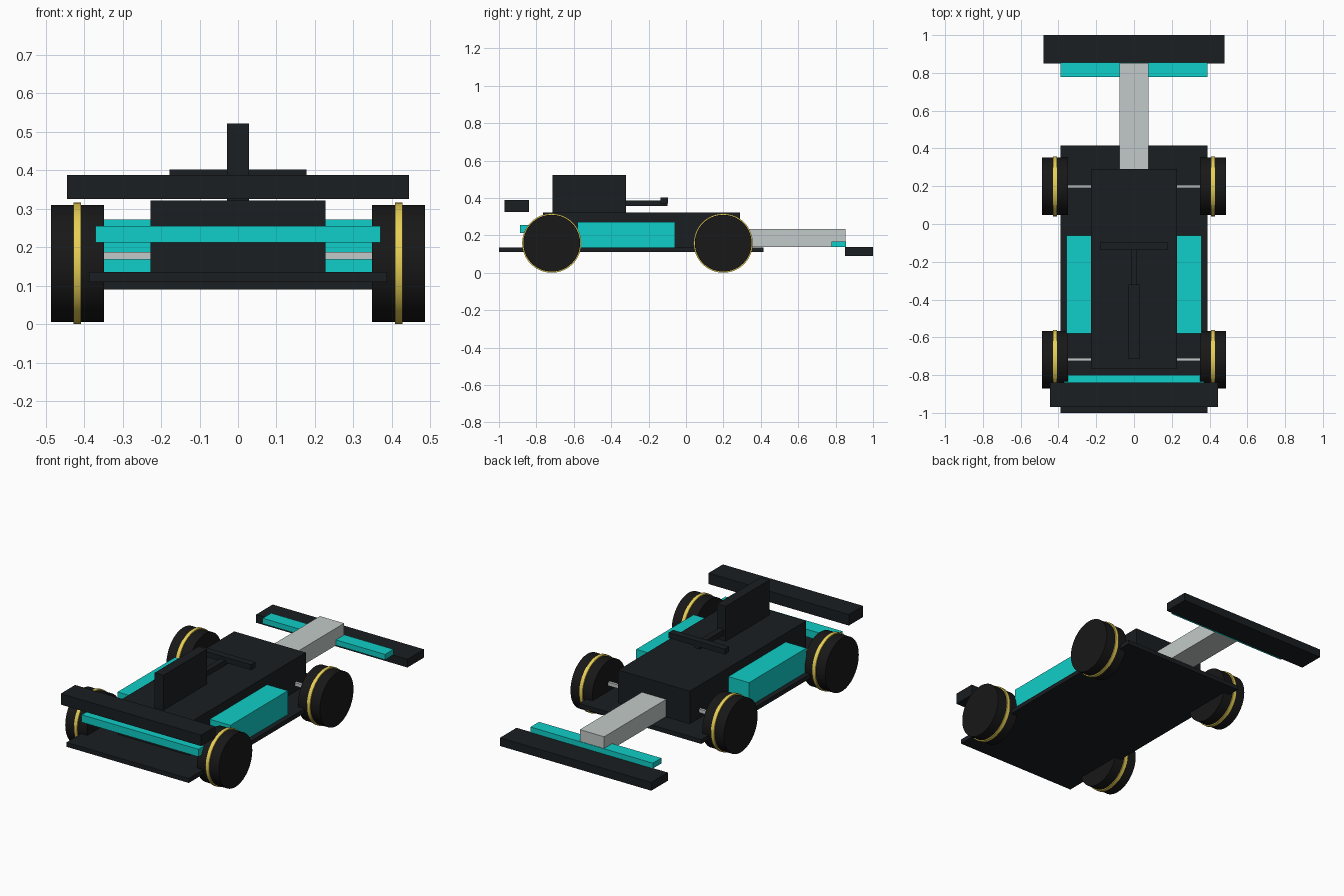
import bpy
from math import pi

if "Cube" in bpy.data.objects:
    bpy.data.objects.remove(bpy.data.objects["Cube"])


def make_mat(name, rgb):
    m = bpy.data.materials.new(name)
    m.diffuse_color = (*rgb, 1)
    m.use_nodes = True
    m.node_tree.nodes["Principled BSDF"].inputs["Base Color"].default_value = m.diffuse_color
    return m


CARBON = make_mat("carbon", (0.010, 0.013, 0.015))
RUBBER = make_mat("rubber", (0.009, 0.009, 0.009))
TEAL = make_mat("teal", (0.005, 0.62, 0.58))
SILVER = make_mat("silver", (0.54, 0.59, 0.58))
GOLD = make_mat("gold", (0.80, 0.62, 0.09))


def box(name, x, y, z, mat):
    """Box from (min, max) ranges on each axis."""
    lo, hi = zip(x, y, z)
    bpy.ops.mesh.primitive_cube_add(size=1, location=[(a + b) / 2 for a, b in zip(lo, hi)])
    ob = bpy.context.object
    ob.name = name
    ob.scale = [b - a for a, b in zip(lo, hi)]
    bpy.ops.object.transform_apply(location=False, rotation=False, scale=True)
    ob.data.materials.append(mat)
    return ob


def disc(name, x, y, z, radius, width, mat):
    """Cylinder whose axis runs along x."""
    bpy.ops.mesh.primitive_cylinder_add(vertices=64, radius=radius, depth=width,
                                        location=(x, y, z), rotation=(0, pi / 2, 0))
    ob = bpy.context.object
    ob.name = name
    ob.data.materials.append(mat)
    bpy.ops.object.shade_smooth_by_angle()
    return ob


def wide(half):
    return (-half, half)


# Floor, body and nose
box("floor", wide(0.388), (-1.0, 0.415), (0.11, 0.135), CARBON)
box("body", wide(0.227), (-0.765, 0.29), (0.135, 0.322), CARBON)
box("nose", wide(0.077), (0.28, 0.852), (0.137, 0.235), SILVER)

# Nose wing and its flap
box("nose_wing", wide(0.48), (0.85, 1.0), (0.09, 0.137), CARBON)
box("nose_wing_flap", wide(0.388), (0.778, 0.855), (0.137, 0.168), TEAL)

# Tail wing and its lower beam
box("tail_wing", wide(0.445), (-0.97, -0.84), (0.325, 0.388), CARBON)
box("tail_beam", wide(0.371), (-0.887, -0.80), (0.212, 0.255), TEAL)

# Engine fin and cockpit guard
box("engine_fin", wide(0.028), (-0.715, -0.32), (0.32, 0.522), CARBON)
box("guard_stem", wide(0.017), (-0.33, -0.10), (0.356, 0.386), CARBON)
box("guard_bar", wide(0.178), (-0.137, -0.097), (0.371, 0.402), CARBON)

# Side pods
for side, s in (("left", -1), ("right", 1)):
    box(f"side_pod_{side}", sorted((s * 0.22, s * 0.358)), (-0.58, -0.06), (0.134, 0.272), TEAL)

# Axles and wheels
for end, y in (("nose", 0.199), ("tail", -0.718)):
    box(f"axle_{end}", wide(0.37), (y - 0.008, y + 0.008), (0.168, 0.188), SILVER)
    for side, s in (("left", -1), ("right", 1)):
        disc(f"tyre_{end}_{side}", s * 0.418, y, 0.158, 0.152, 0.138, RUBBER)
        disc(f"tyre_band_{end}_{side}", s * 0.418, y, 0.158, 0.158, 0.02, GOLD)
